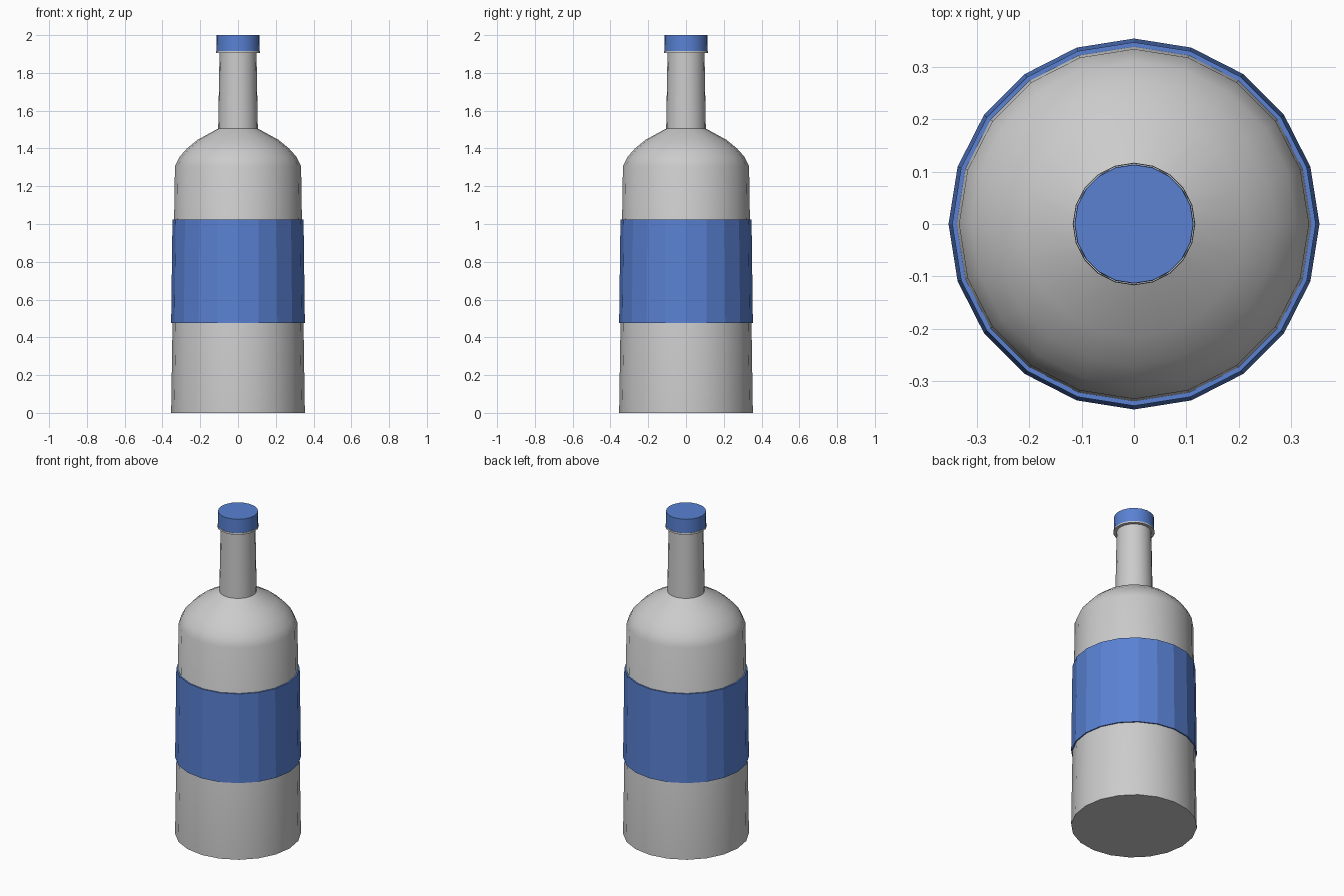
import bpy, bmesh, math

if "Cube" in bpy.data.objects:
    bpy.data.objects.remove(bpy.data.objects["Cube"])

SIDES = 20


def lathe(name, profile, smooth=False, color=None, closed=False):
    """Spin (radius, z) points, bottom to top, around z; cap the ends unless closed."""
    bm = bmesh.new()
    rings = []
    for r, z in profile:
        rings.append([bm.verts.new((r * math.cos(2 * math.pi * i / SIDES),
                                    r * math.sin(2 * math.pi * i / SIDES), z))
                      for i in range(SIDES)])
    pairs = list(zip(rings, rings[1:]))
    if closed:
        pairs.append((rings[-1], rings[0]))
    else:
        bm.faces.new(rings[0][::-1])
        bm.faces.new(rings[-1])
    for a, b in pairs:
        for i in range(SIDES):
            j = (i + 1) % SIDES
            bm.faces.new((a[i], a[j], b[j], b[i]))
    bmesh.ops.recalc_face_normals(bm, faces=bm.faces)
    mesh = bpy.data.meshes.new(name)
    bm.to_mesh(mesh)
    bm.free()
    obj = bpy.data.objects.new(name, mesh)
    bpy.context.collection.objects.link(obj)
    if color:
        mat = bpy.data.materials.new(name + "_blue")
        mat.diffuse_color = color
        mat.use_nodes = True
        mat.node_tree.nodes["Principled BSDF"].inputs["Base Color"].default_value = mat.diffuse_color
        mesh.materials.append(mat)
    if smooth:
        bpy.ops.object.select_all(action='DESELECT')
        obj.select_set(True)
        bpy.context.view_layer.objects.active = obj
        bpy.ops.object.shade_smooth_by_angle(angle=math.radians(50))
    return obj


BLUE = (0.1, 0.22, 0.65, 1)

# Glass: tapered body, rounded shoulder, neck and lip
lathe("bottle_body", [
    (0.354, 0), (0.334, 1.305), (0.31, 1.355), (0.27, 1.40), (0.215, 1.445),
    (0.105, 1.505), (0.098, 1.905), (0.117, 1.905), (0.116, 1.915)], smooth=True)

# Paper label: thin flat-faceted band wrapped around the body
lathe("label", [(0.354, 0.475), (0.347, 1.025), (0.336, 1.025), (0.344, 0.475)],
      color=BLUE, closed=True)

# Cap
lathe("cap", [(0.114, 1.912), (0.113, 2.0)], smooth=True, color=BLUE)
